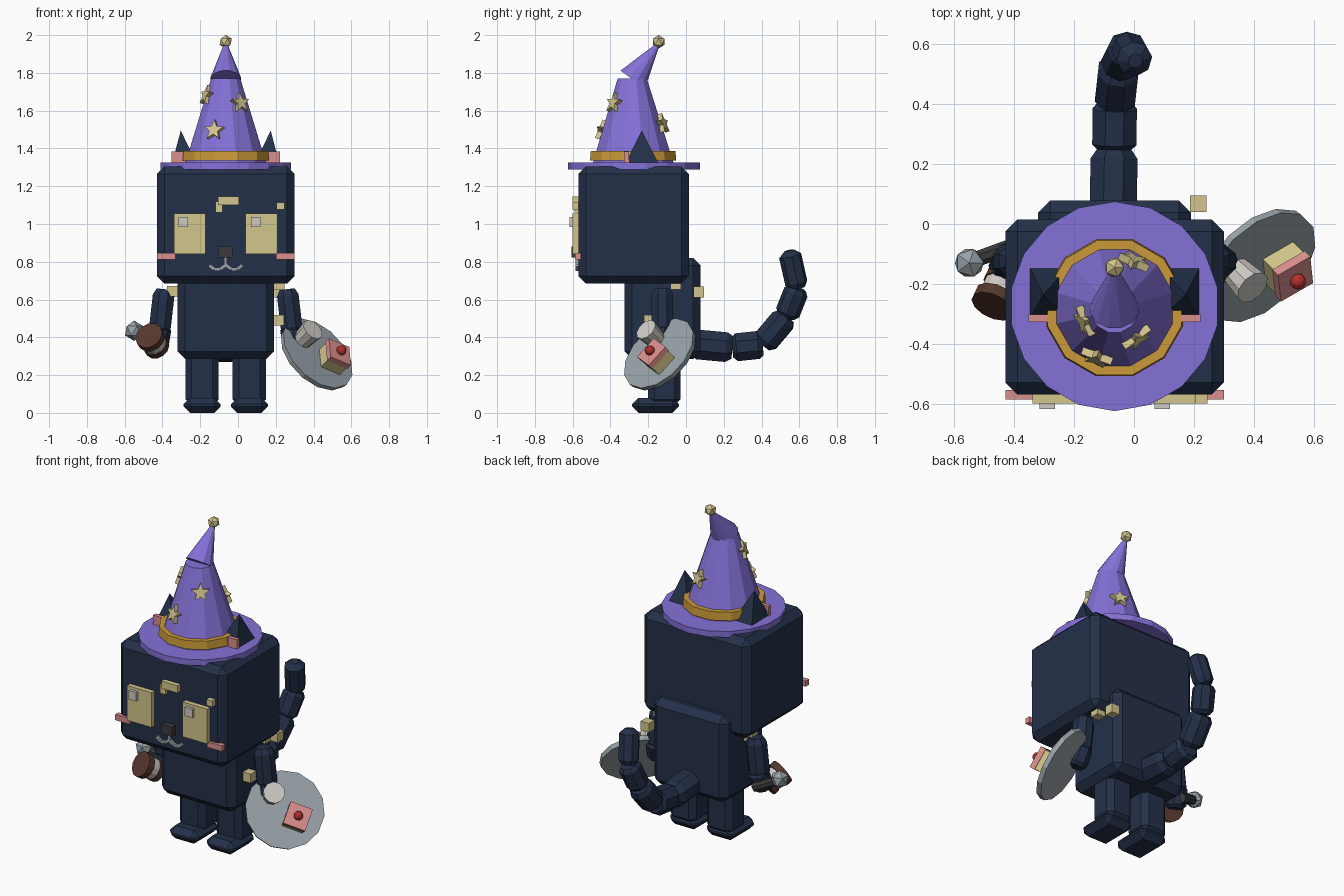
import bpy, bmesh, math
from mathutils import Vector, Matrix

if "Cube" in bpy.data.objects:
    bpy.data.objects.remove(bpy.data.objects["Cube"])

def srgb(h):
    out = []
    for i in (0, 2, 4):
        c = int(h[i:i + 2], 16) / 255
        out.append(c / 12.92 if c <= 0.04045 else ((c + 0.055) / 1.055) ** 2.4)
    return (*out, 1)

PALETTE = dict(navy="243049", purple="8571D8", gold="CB9A37", cream="D3C68C", pink="D98E8C",
               grey="98A2A8", white="CFCAC4", brown="55372D", red="B8312B", charcoal="3C3A3B")
MATS = {}
for name, code in PALETTE.items():
    MATS[name] = bpy.data.materials.new(name)
    MATS[name].diffuse_color = srgb(code)

CX, HY = -0.065, -0.28   # body centre line, hat axis

def finish(name, bm, color, matrix=None, bevel=0):
    if bevel:
        bmesh.ops.bevel(bm, geom=bm.edges[:], offset=bevel, segments=1, affect='EDGES')
    if matrix:
        bm.transform(matrix)
    bmesh.ops.recalc_face_normals(bm, faces=bm.faces[:])
    me = bpy.data.meshes.new(name)
    bm.to_mesh(me)
    bm.free()
    me.materials.append(MATS[color])
    ob = bpy.data.objects.new(name, me)
    bpy.context.collection.objects.link(ob)
    return ob

def box(name, color, x, y, z, bevel=0, matrix=None):
    """Box from (min, max) ranges."""
    bm = bmesh.new()
    bmesh.ops.create_cube(bm, size=1)
    for v in bm.verts:
        v.co = [r[0] + (c + 0.5) * (r[1] - r[0]) for r, c in zip((x, y, z), v.co)]
    return finish(name, bm, color, matrix, bevel)

def along(p, q):
    p, q = Vector(p), Vector(q)
    return Matrix.Translation(p) @ (q - p).to_track_quat('Z', 'Y').to_matrix().to_4x4(), (q - p).length

def lathe(name, color, p, q, rings, sides=8):
    """Stacked rings (fraction along p-q, radius), capped at both ends."""
    m, length = along(p, q)
    bm = bmesh.new()
    loops = []
    for t, r in rings:
        loops.append([bm.verts.new((r * math.cos(a), r * math.sin(a), t * length))
                      for a in ((i + 0.5) * math.tau / sides for i in range(sides))])
    for a, b in zip(loops, loops[1:]):
        for i in range(sides):
            j = (i + 1) % sides
            bm.faces.new((a[i], a[j], b[j], b[i]))
    bm.faces.new(loops[0])
    bm.faces.new(loops[-1])
    return finish(name, bm, color, m)

def limb(name, p, q, r, end=0.7):
    return lathe(name, "navy", p, q, [(0, r * 0.7), (0.14, r), (0.86, r), (1, r * end)])

def ball(name, color, c, r, sub=1):
    bm = bmesh.new()
    bmesh.ops.create_icosphere(bm, subdivisions=sub, radius=r)
    return finish(name, bm, color, Matrix.Translation(c))

# Head, body, legs and feet
box("head", "navy", (-0.43, 0.30), (-0.57, 0.015), (0.685, 1.305), 0.04)
box("body", "navy", (-0.32, 0.19), (-0.325, 0.078), (0.285, 0.82), 0.04)
for s, side in ((-1, "left"), (1, "right")):
    c = CX + s * 0.125
    box(side + "_leg", "navy", (c - 0.088, c + 0.088), (-0.2, -0.03), (0.04, 0.32), 0.032)
    box(side + "_foot", "navy", (c - 0.098, c + 0.098), (-0.285, -0.038), (0, 0.08), 0.034)
    # Arms
    limb(side + "_arm", (CX + s * 0.325, -0.125, 0.655), (CX + s * 0.352, -0.125, 0.42), 0.062)
    limb(side + "_forearm", (CX + s * 0.345, -0.11, 0.46), (CX + s * 0.365, -0.15, 0.34), 0.06)
    # Eyes with glints, cheeks
    e = CX + s * 0.19
    box(side + "_eye", "cream", (e - 0.084, e + 0.084), (-0.6, -0.56), (0.84, 1.055))
    g = -0.29 if s < 0 else 0.094
    box(side + "_eye_glint", "white", (g - 0.026, g + 0.026), (-0.618, -0.59), (0.983, 1.037))
    k = CX + s * 0.315
    box(side + "_cheek", "pink", (k - 0.05, k + 0.05), (-0.587, -0.555), (0.812, 0.847))
    # Ears
    bm = bmesh.new()
    base = [bm.verts.new((CX + s * x, y, 1.29)) for x, y in
            ((0.14, -0.335), (0.292, -0.335), (0.292, -0.13), (0.14, -0.13))]
    tip = bm.verts.new((CX + s * 0.238, -0.235, 1.495))
    bm.faces.new(base)
    for i in range(4):
        bm.faces.new((base[i], base[(i + 1) % 4], tip))
    finish(side + "_ear", bm, "navy")
    k = CX + s * 0.245
    box(side + "_ear_pink", "pink", (k - 0.042, k + 0.042), (-0.327, -0.303), (1.325, 1.383))

# Nose, mouth and forehead marks
box("nose", "charcoal", (-0.102, -0.028), (-0.605, -0.56), (0.822, 0.882))
box("mouth_stem", "grey", (CX - 0.008, CX + 0.008), (-0.585, -0.56), (0.775, 0.824))
curve = [(0, 0.783), (0.028, 0.762), (0.06, 0.76), (0.088, 0.782)]
for s in (-1, 1):
    for a, b in zip(curve, curve[1:]):
        lathe("mouth_piece", "grey", (CX + s * a[0], -0.575, a[1]), (CX + s * b[0], -0.575, b[1]),
              [(0, 0.013), (1, 0.013)], 4)
box("forehead_mark_top", "cream", (-0.105, 0.005), (-0.6, -0.56), (1.10, 1.145))
box("forehead_mark_side", "cream", (-0.12, -0.083), (-0.59, -0.56), (1.062, 1.12))
box("brow_spot", "cream", (0.204, 0.245), (-0.6, -0.56), (1.077, 1.115))

# Fur patches on the body and arms
for c in ((-0.348, -0.14, 0.645), (0.215, 0.068, 0.64), (0.218, -0.055, 0.68), (0.215, -0.195, 0.49)):
    box("fur_patch", "cream", *[(v - 0.028, v + 0.028) for v in c])

# Tail
path = [(-0.07, 0.03, 0.365), (-0.066, 0.245, 0.345), (-0.064, 0.405, 0.362),
        (-0.05, 0.53, 0.51), (-0.02, 0.59, 0.66), (0.005, 0.545, 0.86)]
for i, (p, q) in enumerate(zip(path, path[1:])):
    last = i == 4
    limb(f"tail_{i + 1}", p, q, (0.085, 0.08, 0.073, 0.066, 0.06)[i], 0.42 if last else 0.75)

# Hat
lathe("hat_brim", "purple", (CX, HY + 0.005, 1.288), (CX, HY + 0.005, 1.325), [(0, 0.35), (1, 0.35)], 18)
lathe("hat_cone", "purple", (CX, HY, 1.32), (CX, HY - 0.005, 1.77), [(0, 0.222), (1, 0.08)], 12)
lathe("hat_band", "gold", (CX, HY, 1.335), (CX, HY, 1.386), [(0, 0.236), (1, 0.232)], 12)
lathe("hat_tip", "purple", (CX, -0.282, 1.765), (CX, -0.145, 1.955), [(0, 0.083), (1, 0.008)], 12)
ball("hat_bobble", "cream", (CX, -0.145, 1.965), 0.036)

# Stars on the hat
for x, y, z in ((-0.165, -0.325, 1.68), (0.01, -0.38, 1.64), (-0.125, -0.445, 1.495), (0.0, -0.125, 1.53)):
    n = Vector((x - CX, y - HY, 0)).normalized()
    n.z = 0.32
    rot = n.to_track_quat('Z', 'Y').to_matrix().to_4x4()
    bm = bmesh.new()
    ring = [bm.verts.new(((0.056 if i % 2 == 0 else 0.024) * math.sin(i * math.pi / 5),
                          (0.056 if i % 2 == 0 else 0.024) * math.cos(i * math.pi / 5), -0.012))
            for i in range(10)]
    f = bm.faces.new(ring)
    top = bmesh.ops.extrude_face_region(bm, geom=[f])["geom"]
    for v in top:
        if isinstance(v, bmesh.types.BMVert):
            v.co.z += 0.026
    finish("hat_star", bm, "cream", Matrix.Translation((x, y, z)) @ rot)

# Tilted plate with a cup and a cake
P = Vector((0.415, -0.137, 0.308))
N = Vector((1, -1, 1)).normalized()
R = Vector((1, 1, 0)).normalized()
U = N.cross(R)
lathe("plate", "grey", P - N * 0.014, P + N * 0.014, [(0, 0.222), (1, 0.226)], 14)
cup = P + Vector((-0.082, -0.012, 0.07))
lathe("plate_cup", "white", cup, cup + N * 0.11, [(0, 0.05), (1, 0.062)], 10)
cake = P + R * 0.055 - U * 0.058
frame = Matrix.Translation(cake) @ Matrix((R, U, N)).transposed().to_4x4() @ Matrix.Rotation(math.radians(-25), 4, 'Z')
box("cake_base", "cream", (-0.062, 0.062), (-0.062, 0.062), (0, 0.085), matrix=frame)
box("cake_icing", "pink", (-0.066, 0.066), (-0.066, 0.066), (0.075, 0.108), matrix=frame)
ball("cake_cherry", "red", frame @ Vector((0, 0, 0.122)), 0.027, 2)

# Small drum-shaped mallet in the other hand, with a knobbed stick
back, axis = Vector((-0.427, -0.178, 0.345)), Vector((-0.35, -0.75, 0.5)).normalized()
for name, color, a, b, r in (("mallet_back", "brown", 0, 0.035, 0.068), ("mallet_middle", "white", 0.03, 0.09, 0.063),
                             ("mallet_front", "brown", 0.085, 0.125, 0.076)):
    lathe(name, color, back + axis * a, back + axis * b, [(0, r), (1, r)], 12)
lathe("stick", "charcoal", (-0.41, -0.075, 0.37), (-0.56, -0.13, 0.435), [(0, 0.028), (1, 0.028)], 8)
ball("stick_knob", "grey", (-0.55, -0.13, 0.435), 0.054)

for m in bpy.data.materials:
    if m.users and not m.is_grease_pencil:
        m.use_nodes = True
        m.node_tree.nodes["Principled BSDF"].inputs["Base Color"].default_value = m.diffuse_color
